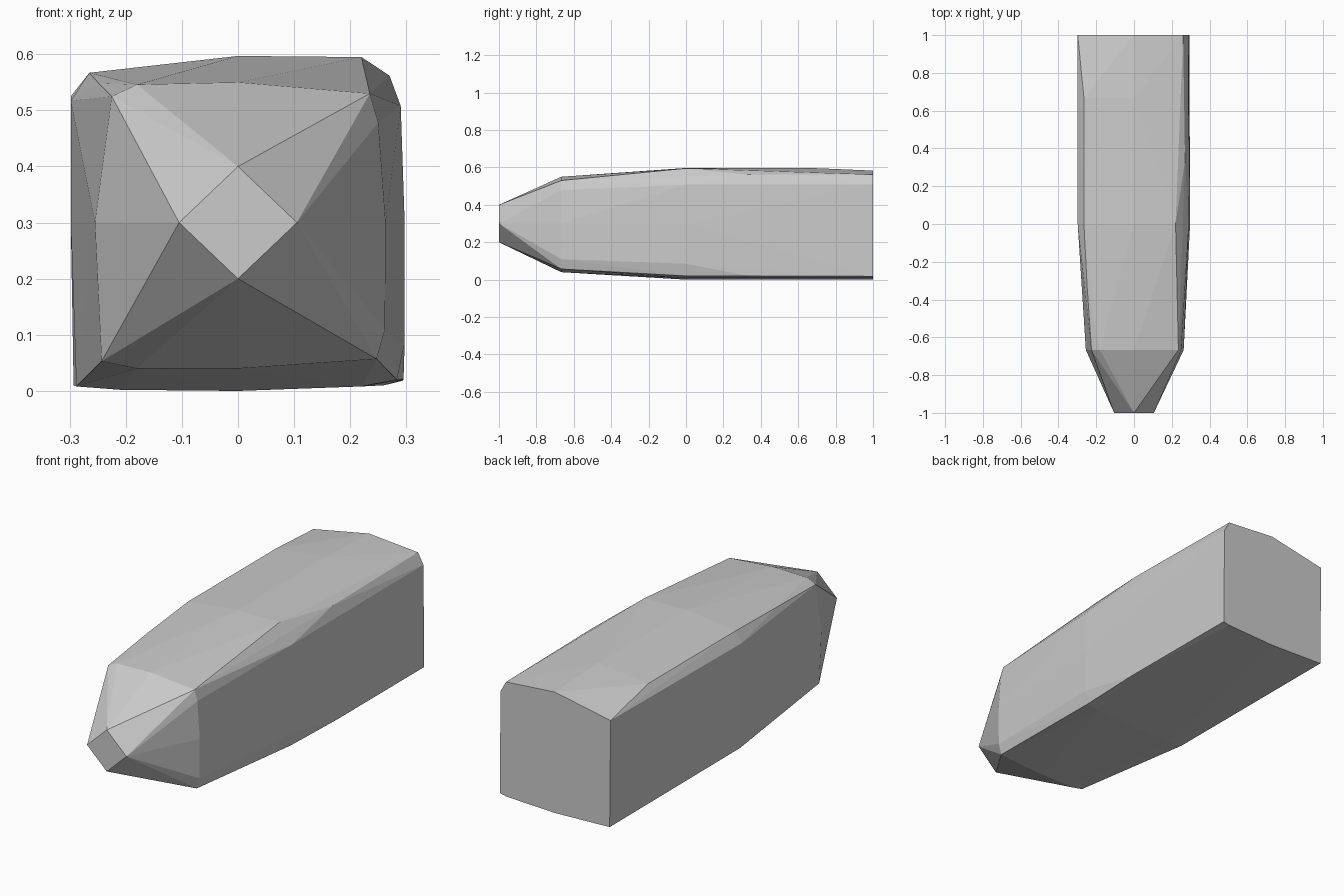
import bpy, bmesh

# Cross-sections of the body: y position -> (x, z) outline points
sections = {
    -1.0: [(0, 0.4), (-0.105, 0.3), (0, 0.2), (0.105, 0.3)],
    -0.667: [(-0.225, 0.525), (-0.18, 0.546), (0, 0.55), (0.235, 0.53),
             (0.25, 0.478), (0.263, 0.3), (0.262, 0.11), (0.247, 0.057),
             (0, 0.04), (-0.18, 0.04), (-0.243, 0.053), (-0.255, 0.3)],
    -0.333: [(-0.248, 0.548)],
    0.0: [(0, 0.597), (0.22, 0.595), (0.29, 0.508), (0.297, 0.3),
          (0.297, 0.085), (0.283, 0.02), (0.22, 0.008), (0, 0),
          (-0.21, 0.002), (-0.288, 0.008), (-0.298, 0.3),
          (-0.298, 0.517), (-0.265, 0.567)],
    0.333: [(0.27, 0.562), (0.295, 0.02)],
    0.667: [(0, 0.597), (-0.265, 0.567)],
    1.0: [(0, 0.583), (0.26, 0.562), (0.289, 0.51), (0.293, 0.018),
          (0.26, 0.01), (0, 0), (-0.293, 0.01), (-0.298, 0.525)],
}

# Faceted tapered body wrapped around the sections
bm = bmesh.new()
for y, outline in sections.items():
    for x, z in outline:
        bm.verts.new((x, y, z))
hull = bmesh.ops.convex_hull(bm, input=bm.verts[:])
loose = [v for v in bm.verts if not v.link_faces]
bmesh.ops.delete(bm, geom=loose, context='VERTS')
bmesh.ops.recalc_face_normals(bm, faces=bm.faces[:])

mesh = bpy.data.meshes.new("tapered_body")
bm.to_mesh(mesh)
bm.free()
body = bpy.data.objects.new("tapered_body", mesh)
bpy.context.collection.objects.link(body)
